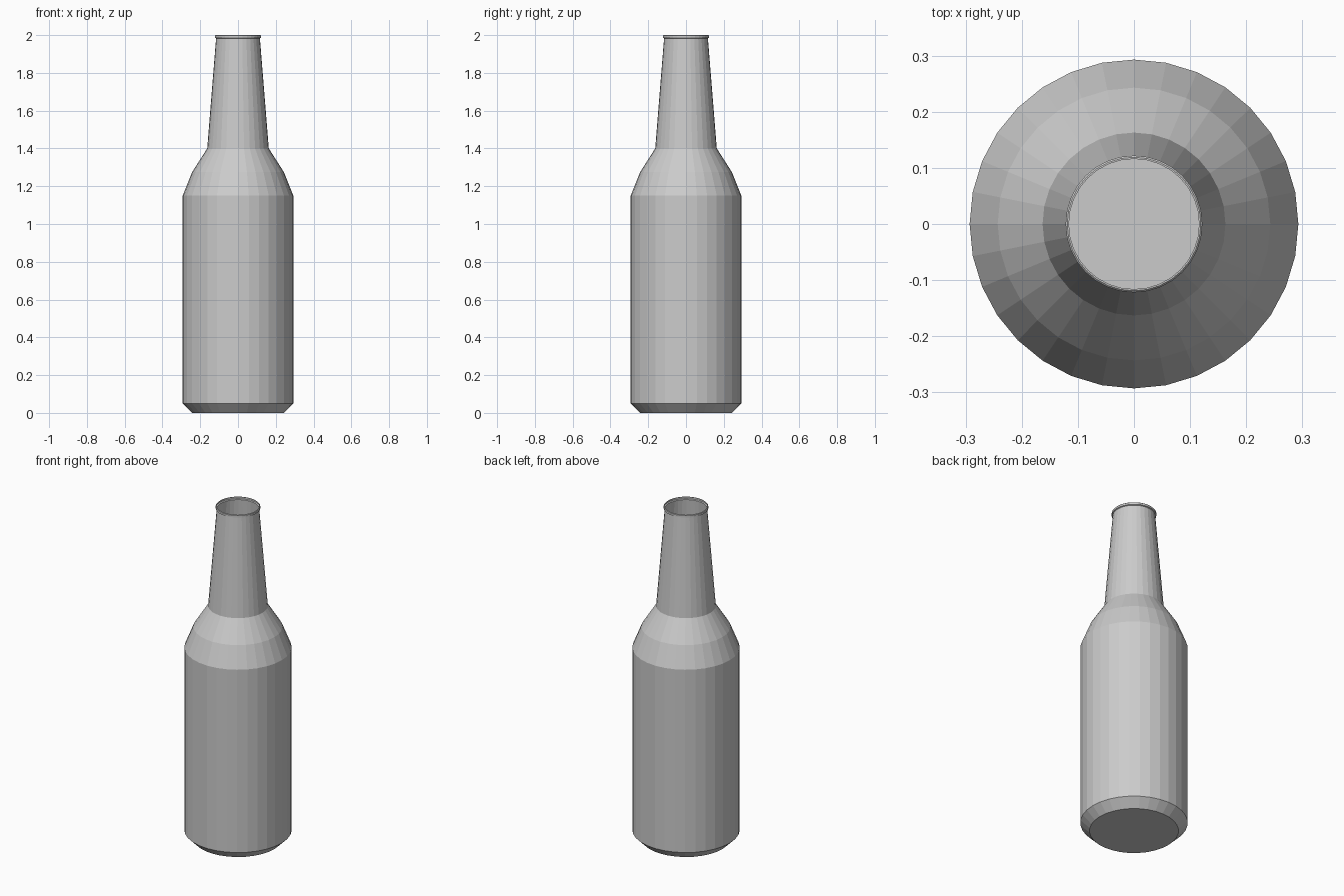
import bpy, bmesh
from math import cos, sin, tau

if "Cube" in bpy.data.objects:
    bpy.data.objects.remove(bpy.data.objects["Cube"])

SIDES = 32


def lathe(name, profile, cap_bottom=False):
    """Revolve (radius, z) points around the z axis with flat facets."""
    bm = bmesh.new()
    rings = [[bm.verts.new((r * cos(tau * i / SIDES), r * sin(tau * i / SIDES), z))
              for i in range(SIDES)] for r, z in profile]
    for low, high in zip(rings, rings[1:]):
        for i in range(SIDES):
            j = (i + 1) % SIDES
            bm.faces.new((low[i], low[j], high[j], high[i]))
    if cap_bottom:
        bm.faces.new(rings[0][::-1])
    mesh = bpy.data.meshes.new(name)
    bm.to_mesh(mesh)
    bm.free()
    obj = bpy.data.objects.new(name, mesh)
    bpy.context.collection.objects.link(obj)
    return obj


# Hollow bottle: chamfered base, straight body, sloped shoulder, tapered neck, thin lip
lathe("bottle", [
    (0.243, 0.0), (0.293, 0.05),
    (0.293, 1.15), (0.243, 1.275), (0.163, 1.4),
    (0.116, 1.983),
    (0.122, 1.986), (0.122, 1.997), (0.119, 2.0), (0.116, 2.0),
], cap_bottom=True)
